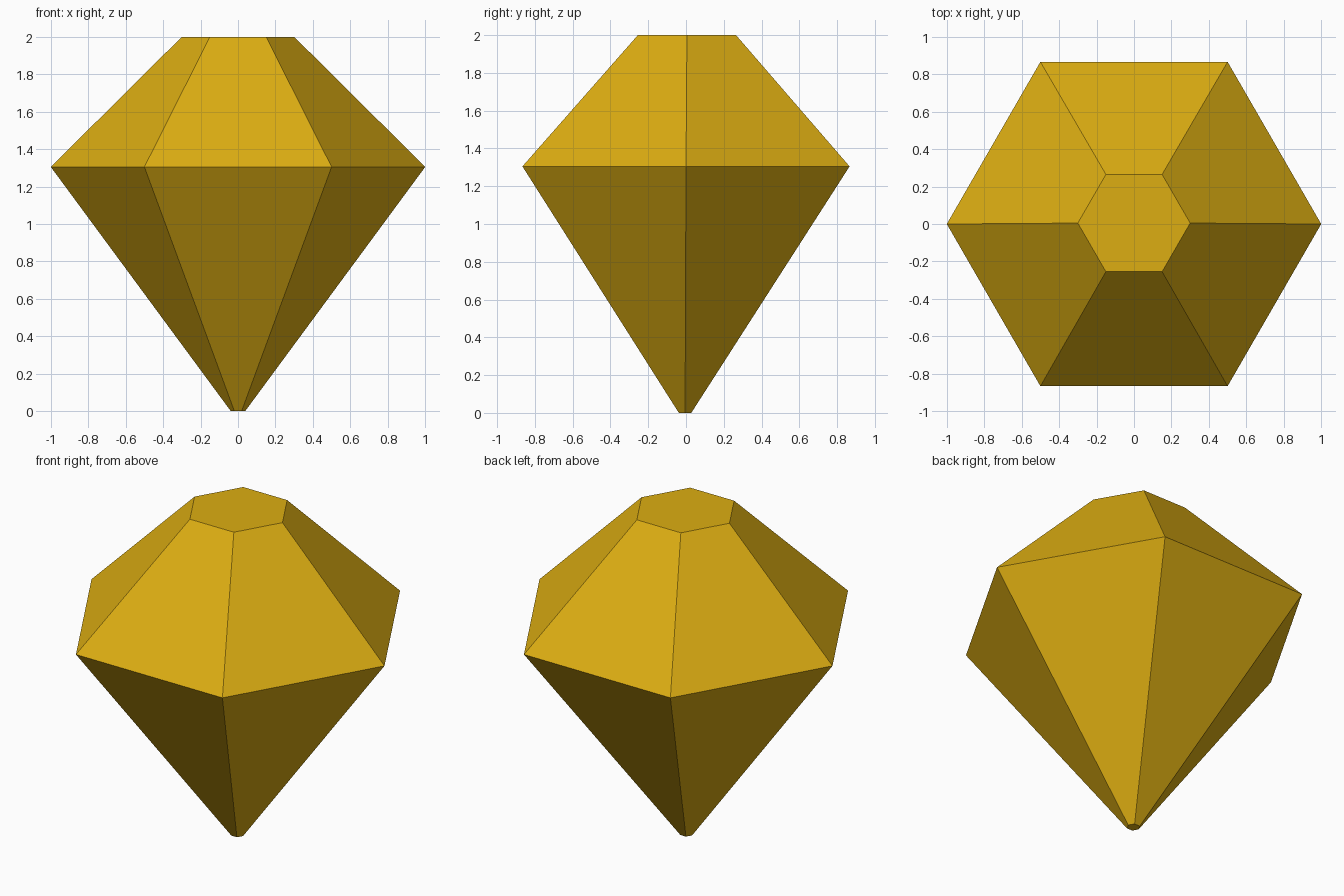
import bpy
import bmesh
from math import cos, sin, tau

cube = bpy.data.objects.get("Cube")
if cube:
    bpy.data.objects.remove(cube, do_unlink=True)

SIDES = 6

# Gold material
gold = bpy.data.materials.new("gold")
gold.use_nodes = True
colour = (0.72, 0.42, 0.006, 1.0)
gold.diffuse_color = colour
gold.node_tree.nodes["Principled BSDF"].inputs["Base Color"].default_value = colour

# Rings from tip to table: radius, height, y offset
rings = [(0.038, 0.0, -0.005), (1.0, 1.305, 0.0), (0.3, 2.0, 0.005)]

bm = bmesh.new()
loops = [[bm.verts.new((r * cos(tau * i / SIDES), y + r * sin(tau * i / SIDES), z))
          for i in range(SIDES)] for r, z, y in rings]

# Side facets of the pavilion and crown
for low, high in zip(loops, loops[1:]):
    for i in range(SIDES):
        j = (i + 1) % SIDES
        bm.faces.new((low[i], low[j], high[j], high[i]))

# Flat tip and table
bm.faces.new(loops[0][::-1])
bm.faces.new(loops[-1])
bmesh.ops.recalc_face_normals(bm, faces=bm.faces)

mesh = bpy.data.meshes.new("gemstone")
bm.to_mesh(mesh)
bm.free()
mesh.materials.append(gold)
gem = bpy.data.objects.new("gemstone", mesh)
bpy.context.collection.objects.link(gem)
